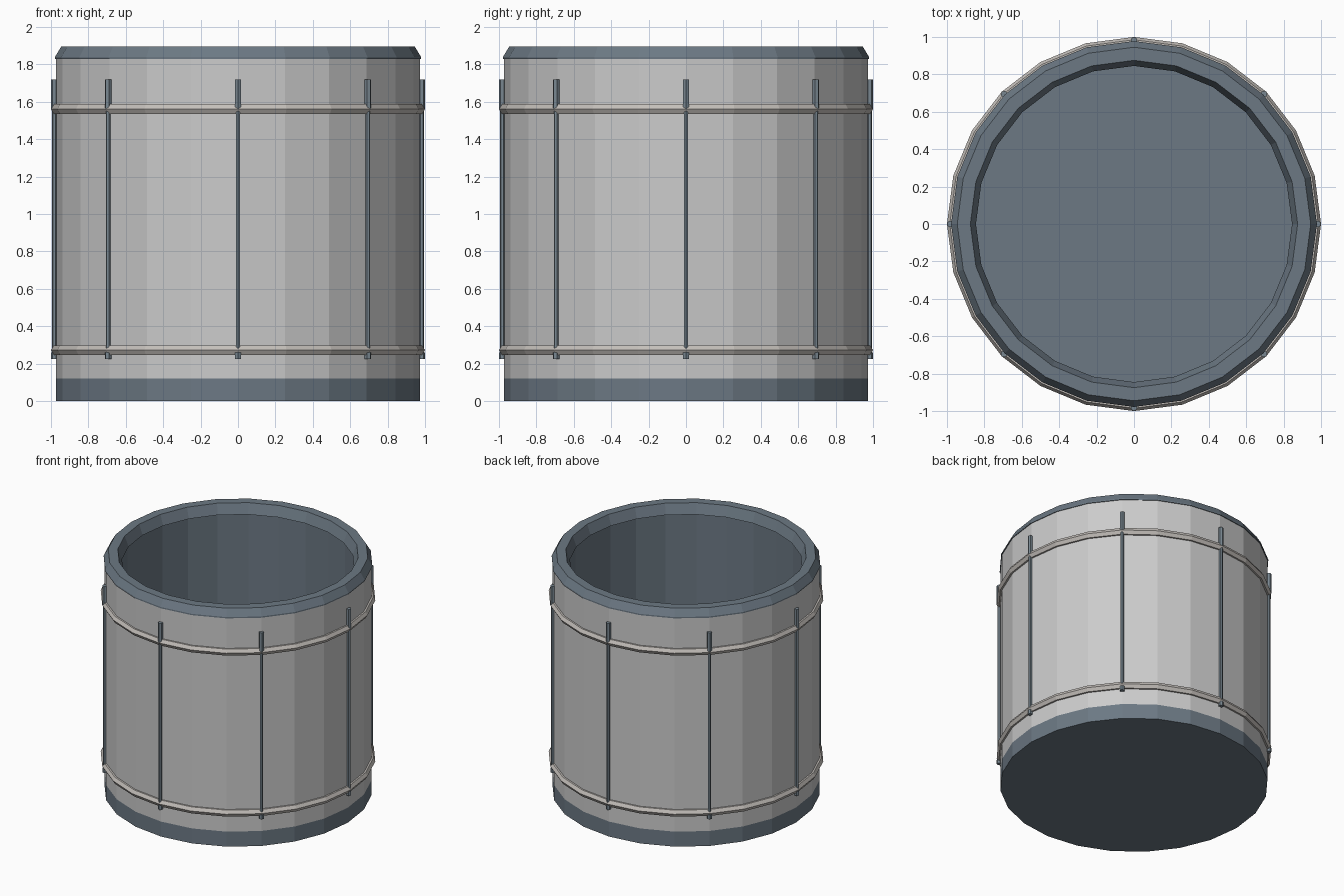
import bpy, bmesh, math

if "Cube" in bpy.data.objects:
    bpy.data.objects.remove(bpy.data.objects["Cube"])

SIDES = 24


def material(name, rgb):
    m = bpy.data.materials.new(name)
    m.diffuse_color = (*rgb, 1)
    m.use_nodes = True
    m.node_tree.nodes["Principled BSDF"].inputs["Base Color"].default_value = m.diffuse_color
    return m


dark = material("slate", (0.15, 0.19, 0.23))
rod_grey = material("rod_grey", (0.19, 0.24, 0.28))
warm = material("warm_grey", (0.55, 0.52, 0.49))


def lathe(name, profile, sides=SIDES, closed=False, mat=None, loc=(0, 0, 0)):
    """Revolve (radius, z) points round the z axis; a zero radius makes a pole."""
    bm = bmesh.new()
    rings = []
    for r, z in profile:
        if r == 0:
            rings.append([bm.verts.new((0, 0, z))] * sides)
        else:
            rings.append([bm.verts.new((r * math.cos(2 * math.pi * i / sides),
                                        r * math.sin(2 * math.pi * i / sides), z))
                          for i in range(sides)])
    pairs = list(zip(rings, rings[1:]))
    if closed:
        pairs.append((rings[-1], rings[0]))
    for a, b in pairs:
        for i in range(sides):
            j = (i + 1) % sides
            bm.faces.new(list(dict.fromkeys((a[i], a[j], b[j], b[i]))))
    bmesh.ops.recalc_face_normals(bm, faces=bm.faces[:])
    me = bpy.data.meshes.new(name)
    bm.to_mesh(me)
    bm.free()
    ob = bpy.data.objects.new(name, me)
    ob.location = loc
    if mat:
        me.materials.append(mat)
    bpy.context.collection.objects.link(ob)
    return ob


# Outer shell wall
lathe("shell", [(0.972, 0.12), (0.972, 1.835), (0.93, 1.835), (0.93, 0.12)], closed=True)

# Solid base, with the hollow inside lining rising from its floor
lathe("base", [(0, 0), (0.972, 0), (0.972, 0.12), (0.86, 0.12), (0, 0.12)], mat=dark)
lathe("lining", [(0.855, 0.12), (0.855, 1.83), (0.93, 1.83), (0.93, 0.12)],
      closed=True, mat=dark)

# Bevelled top rim with a sloping inner lip
lathe("top_rim", [(0.978, 1.83), (0.978, 1.84), (0.945, 1.896), (0.875, 1.896),
                  (0.845, 1.815), (0.93, 1.815), (0.93, 1.83)], closed=True, mat=dark)

# Two hexagonal-section hoops
for label, z in (("lower", 0.272), ("upper", 1.561)):
    ring = [(0.97 + 0.03 * math.cos(k * math.pi / 3), z + 0.03 * math.sin(k * math.pi / 3))
            for k in range(6)]
    lathe(label + "_hoop", ring, closed=True, mat=warm)

# Eight tension rods, thicker at the ends
for k in range(8):
    a = k * math.pi / 4
    rod = lathe(f"tension_rod_{k + 1}",
                [(0, 0.225), (0.018, 0.225), (0.018, 0.26), (0.013, 0.26), (0.013, 1.56),
                 (0.018, 1.56), (0.018, 1.718), (0, 1.718)],
                sides=6, mat=rod_grey, loc=(0.982 * math.cos(a), 0.982 * math.sin(a), 0))
    rod.rotation_euler.z = a
